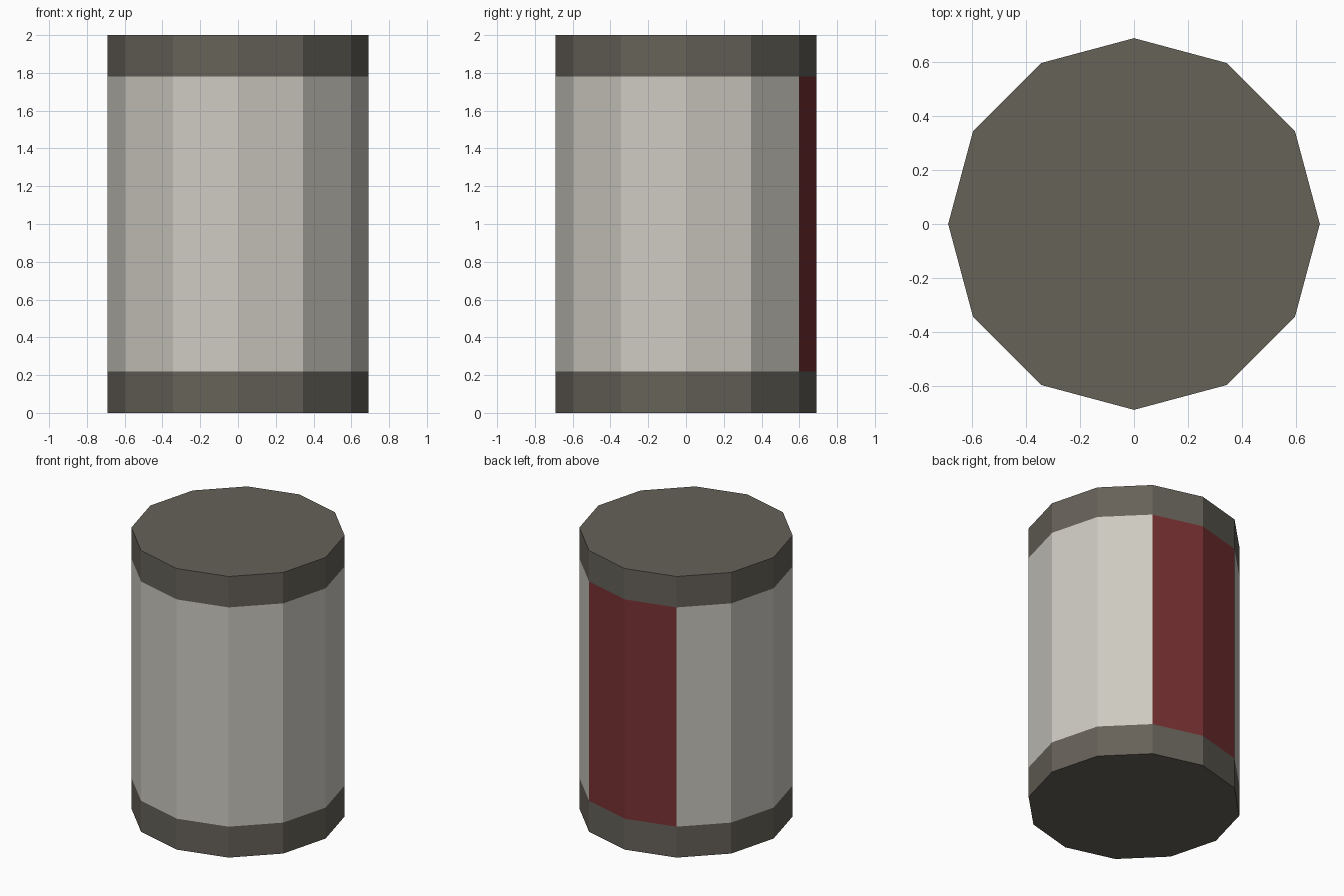
import bpy, bmesh, math

if "Cube" in bpy.data.objects:
    bpy.data.objects.remove(bpy.data.objects["Cube"])

R, SIDES = 0.69, 12
BAND = 0.22


def srgb(r, g, b):
    def lin(c):
        c /= 255
        return c / 12.92 if c <= 0.04045 else ((c + 0.055) / 1.055) ** 2.4
    return (lin(r), lin(g), lin(b), 1)


def material(name, rgb):
    m = bpy.data.materials.new(name)
    m.diffuse_color = srgb(*rgb)
    m.use_nodes = True
    m.node_tree.nodes["Principled BSDF"].inputs["Base Color"].default_value = m.diffuse_color
    return m


cap_grey = material("dark warm grey", (102, 98, 89))
body_grey = material("light grey", (205, 202, 193))
label_red = material("dark red", (121, 49, 51))

# Can: stacked rings of a twelve-sided drum, closed at both ends
bm = bmesh.new()
rings = []
for z in (0, BAND, 2 - BAND, 2):
    rings.append([bm.verts.new((R * math.cos(2 * math.pi * i / SIDES),
                                R * math.sin(2 * math.pi * i / SIDES), z))
                  for i in range(SIDES)])
for low, high in zip(rings, rings[1:]):
    for i in range(SIDES):
        j = (i + 1) % SIDES
        bm.faces.new((low[i], low[j], high[j], high[i]))
bm.faces.new(rings[0][::-1])
bm.faces.new(rings[-1])
bm.normal_update()

# Dark end bands, light wall, red panel on the two rear faces
for f in bm.faces:
    z = f.calc_center_median().z
    if BAND < z < 2 - BAND:
        f.material_index = 2 if f.normal.y > 0.9 else 1

mesh = bpy.data.meshes.new("can")
bm.to_mesh(mesh)
bm.free()
for m in (cap_grey, body_grey, label_red):
    mesh.materials.append(m)
can = bpy.data.objects.new("can", mesh)
bpy.context.collection.objects.link(can)
